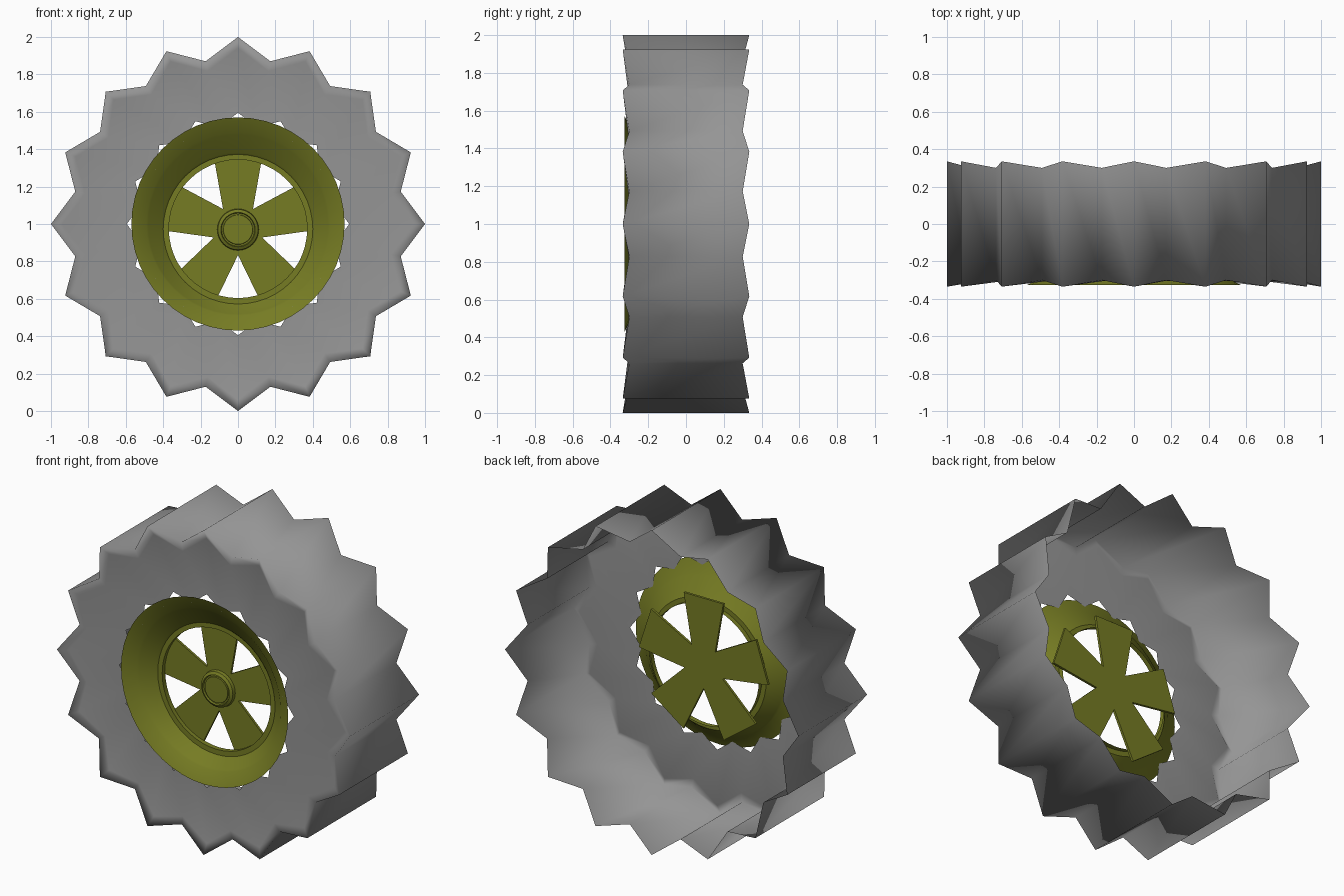
import bpy
import math
from math import sin, cos, pi

cube = bpy.data.objects.get("Cube")
if cube:
    bpy.data.objects.remove(cube)

TEETH = 16
HUB_Z = 0.97


def material(name, rgb):
    mat = bpy.data.materials.new(name)
    mat.use_nodes = True
    color = (*rgb, 1)
    mat.diffuse_color = color
    mat.node_tree.nodes["Principled BSDF"].inputs["Base Color"].default_value = color
    return mat


grey = material("rubber_grey", (0.30, 0.30, 0.30))
olive = material("olive_green", (0.18, 0.20, 0.017))


def make_object(name, verts, faces, mat):
    mesh = bpy.data.meshes.new(name)
    mesh.from_pydata(verts, [], faces)
    mesh.materials.append(mat)
    obj = bpy.data.objects.new(name, mesh)
    bpy.context.collection.objects.link(obj)
    return obj


def loft(name, rings, mat, cap=False):
    """Skin quads between rings of equal length, optionally closing the last."""
    n = len(rings[0])
    verts = [p for ring in rings for p in ring]
    faces = [(k * n + i, k * n + (i + 1) % n, (k + 1) * n + (i + 1) % n, (k + 1) * n + i)
             for k in range(len(rings) - 1) for i in range(n)]
    if cap:
        faces.append(tuple(range(len(verts) - n, len(verts))))
    return make_object(name, verts, faces, mat)


def star(scale, tip_y, valley_y):
    """Toothed ring facing the front, with a tooth at the top."""
    ring = []
    for i in range(TEETH * 2):
        a = pi * i / TEETH
        r, y = (0.887, valley_y) if i % 2 else (1.0, tip_y)
        ring.append((r * scale * sin(a), y, 1 + r * scale * cos(a)))
    return ring


def circle(r, y, z, n=48):
    return [(r * sin(2 * pi * i / n), y, z + r * cos(2 * pi * i / n)) for i in range(n)]


def smooth(obj, angle=None):
    bpy.ops.object.select_all(action='DESELECT')
    obj.select_set(True)
    bpy.context.view_layer.objects.active = obj
    if angle is None:
        bpy.ops.object.shade_smooth()
    else:
        bpy.ops.object.shade_smooth_by_angle(angle=math.radians(angle))


# Tyre: open-backed toothed tread, bevelled lip and front wall with a toothed hole
tyre = loft("tyre", [star(1, 0.335, 0.30), star(1, -0.335, -0.30),
                     star(0.94, -0.305, -0.305), star(0.595, -0.305, -0.305)], grey)
smooth(tyre)

# Rim: dished flange stepping down to the spoke opening
profile = [(0.57, -0.325, 1.0), (0.49, -0.285, 1.0), (0.48, -0.275, 0.998),
           (0.41, -0.22, 0.972), (0.40, -0.21, 0.972), (0.37, -0.21, 0.974),
           (0.37, -0.18, 0.974)]
rim = loft("rim", [circle(*p) for p in profile], olive)
smooth(rim, 25)

# Spokes: one flat five-armed plate, arms widening outwards
outline = []
for k in range(5):
    a = 2 * pi * k / 5
    for half, r in ((-0.08, 0.11), (-0.135, 0.42), (0.135, 0.42)):
        outline.append((half * cos(a) + r * sin(a), HUB_Z - half * sin(a) + r * cos(a)))
plate = [[(x, y, z) for x, z in outline] for y in (-0.185, -0.17)]
spokes = loft("spokes", plate, olive)
spokes.data.clear_geometry()
n = len(outline)
core = [k * 3 for k in range(5)]
faces = []
for base in (0, n):
    faces.append([base + i for i in core])
    faces += [[base + 3 * k, base + 3 * k + 1, base + 3 * k + 2, base + (3 * k + 3) % n]
              for k in range(5)]
faces += [(i, (i + 1) % n, n + (i + 1) % n, n + i) for i in range(n)]
spokes.data.from_pydata(plate[0] + plate[1], [], faces)

# Hub: low boss with a recessed centre cap
hub = loft("hub", [circle(r, y, HUB_Z, 32) for r, y in
                   ((0.112, -0.18), (0.108, -0.205), (0.092, -0.215),
                    (0.088, -0.205), (0.08, -0.205), (0.078, -0.212))], olive, cap=True)
smooth(hub, 30)

# Make face directions consistent
for obj in (tyre, rim, spokes, hub):
    bpy.ops.object.select_all(action='DESELECT')
    obj.select_set(True)
    bpy.context.view_layer.objects.active = obj
    bpy.ops.object.mode_set(mode='EDIT')
    bpy.ops.mesh.select_all(action='SELECT')
    bpy.ops.mesh.normals_make_consistent(inside=False)
    bpy.ops.object.mode_set(mode='OBJECT')
